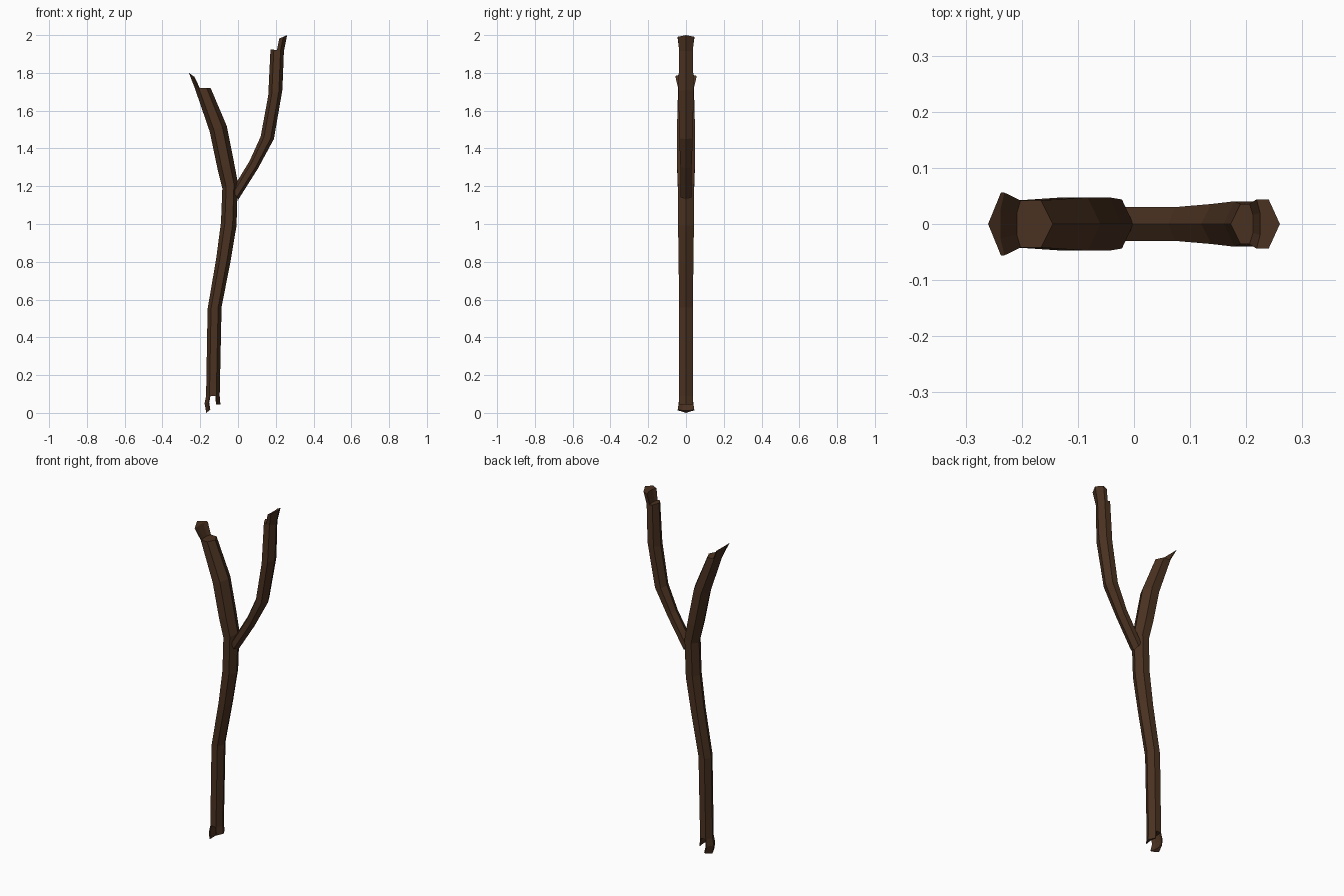
import bpy, bmesh
from mathutils import Vector

if "Cube" in bpy.data.objects:
    bpy.data.objects.remove(bpy.data.objects["Cube"])

bark = bpy.data.materials.new("bark")
bark.diffuse_color = (0.07, 0.032, 0.015, 1)
bark.use_nodes = True
bark.node_tree.nodes["Principled BSDF"].inputs["Base Color"].default_value = bark.diffuse_color

# Hexagon as (fraction across from left to right, side offset in y)
HEX = [(0, 0), (.25, -1), (.75, -1), (1, 0), (.75, 1), (.25, 1)]


def ring(bm, line, shape):
    """Place a section shape on the line (x0, z0, x1, z1) in the x-z plane."""
    a, b = Vector((line[0], 0, line[1])), Vector((line[2], 0, line[3]))
    r = (b - a).length / 2
    return [bm.verts.new(a.lerp(b, u) + Vector((0, v * r, 0))) for u, v in shape]


def sweep(name, lines, shape=HEX):
    bm = bmesh.new()
    rings = [ring(bm, l, shape) for l in lines]
    n = len(shape)
    for p, q in zip(rings, rings[1:]):
        for i in range(n):
            j = (i + 1) % n
            bm.faces.new((p[i], p[j], q[j], q[i]))
    bm.faces.new(rings[0])
    bm.faces.new(rings[-1])
    bmesh.ops.recalc_face_normals(bm, faces=bm.faces)
    me = bpy.data.meshes.new(name)
    bm.to_mesh(me)
    bm.free()
    me.materials.append(bark)
    ob = bpy.data.objects.new(name, me)
    bpy.context.collection.objects.link(ob)
    return ob


def splinter(name, lines, k):
    """Broken sliver: outer slice of the hexagon with a grooved inner side."""
    sweep(name, lines, [(0, 0), (.25, -1), (k, -1), (k - .08, -.45),
                        (k - .08, .45), (k, 1), (.25, 1)])


# Main stem with the left fork
trunk_bottom = (-.169, .09, -.097, .09)
left_top = (-.229, 1.72, -.145, 1.72)
sweep("main_stem", [
    trunk_bottom,
    (-.161, .55, -.087, .56),
    (-.115, .82, -.040, .80),
    (-.090, 1.01, -.008, .99),
    (-.083, 1.19, -.001, 1.22),
    (-.108, 1.29, -.022, 1.33),
    (-.150, 1.49, -.060, 1.52),
    left_top])

# Right fork
right_top = (.172, 1.925, .243, 1.915)
sweep("right_fork", [
    (-.032, 1.18, .002, 1.13),
    (.062, 1.335, .105, 1.293),
    (.120, 1.463, .190, 1.450),
    (.160, 1.68, .235, 1.71),
    right_top])

# Broken slivers at the ends, listed from the outer edge inward
splinter("left_fork_splinter",
         [left_top, (-.260, 1.80, -.169, 1.735)], .32)
splinter("right_fork_splinter",
         [right_top[2:] + right_top[:2], (.260, 2.0, .180, 1.964)], .52)
splinter("lower_left_splinter",
         [trunk_bottom, (-.177, .05, -.100, .06), (-.168, 0, -.100, .055)], .32)
splinter("lower_right_splinter",
         [trunk_bottom[2:] + trunk_bottom[:2], (-.093, .045, -.166, .04)], .32)
